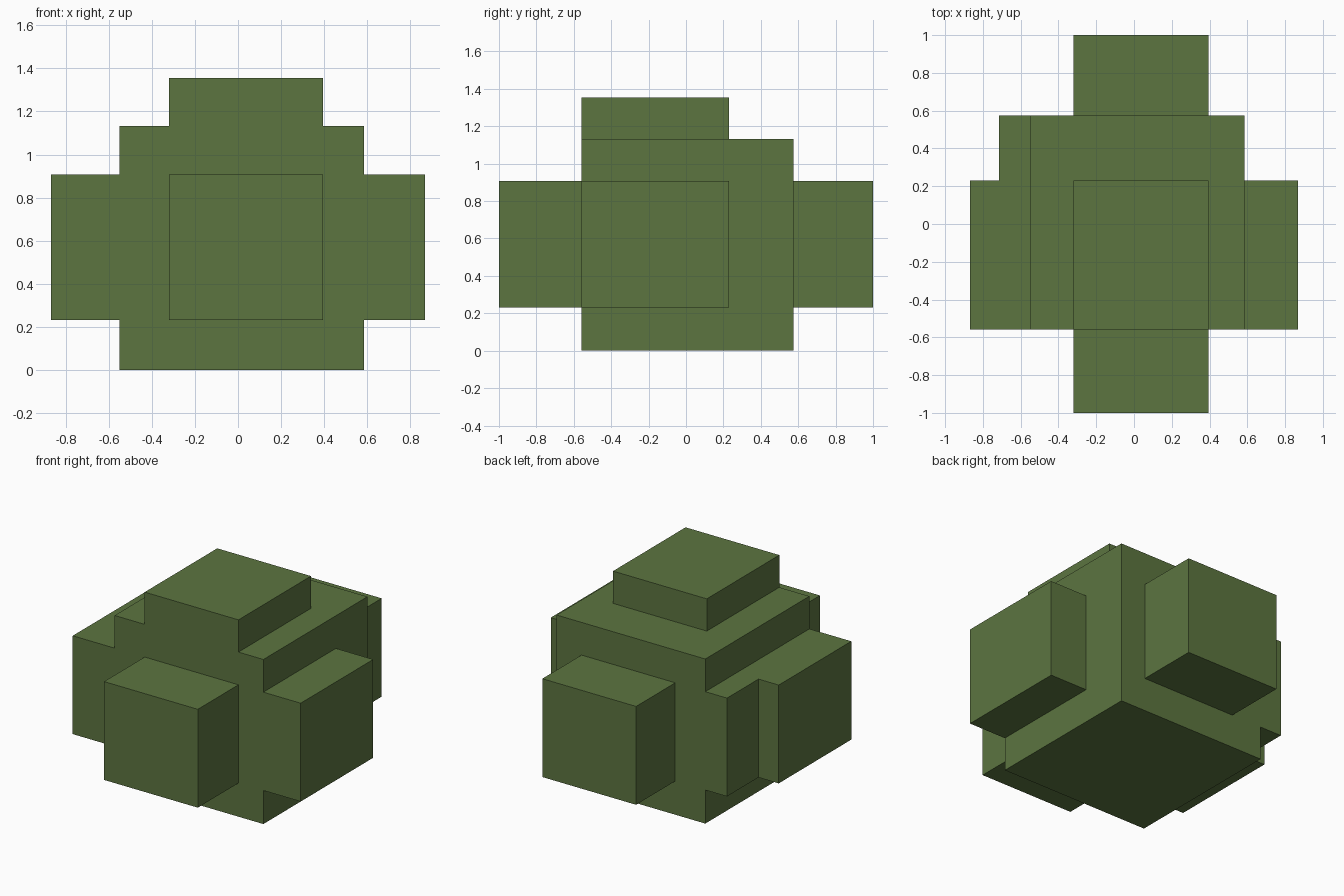
import bpy, bmesh, math

if "Cube" in bpy.data.objects:
    bpy.data.objects.remove(bpy.data.objects["Cube"])

# Blocks of the bush as (x0, x1, y0, y1, z0, z1)
XA, XB = -0.32, 0.394      # lobe width
YA, YB = -0.558, 0.231     # side lobe depth
ZA, ZB = 0.231, 0.908      # lobe height
YC = 0.574                 # back of the core
BLOCKS = [
    (-0.549, 0.584, YA, YC, 0.0, 1.133),   # core
    (XA, XB, YA, YB, 1.133, 1.355),        # top lobe
    (XA, XB, -1.0, 1.0, ZA, ZB),           # front and back lobes
    (-0.868, 0.868, YA, YB, ZA, ZB),       # left and right lobes
    (-0.714, 0.0, YA, YC, ZA, ZB),         # left rear step
]

# Grid lines of all blocks, and the cells they fill
axes = [sorted({b[2 * a + s] for b in BLOCKS for s in (0, 1)}) for a in range(3)]


def filled(cell):
    if any(i < 0 or i >= len(ax) - 1 for i, ax in zip(cell, axes)):
        return False
    c = [(ax[i] + ax[i + 1]) / 2 for i, ax in zip(cell, axes)]
    return any(all(b[2 * a] < c[a] < b[2 * a + 1] for a in range(3)) for b in BLOCKS)


# Outer skin only, as one united solid
bm = bmesh.new()
verts = {}


def vert(key):
    if key not in verts:
        verts[key] = bm.verts.new([axes[a][key[a]] for a in range(3)])
    return verts[key]


for i in range(len(axes[0]) - 1):
    for j in range(len(axes[1]) - 1):
        for k in range(len(axes[2]) - 1):
            cell = (i, j, k)
            if not filled(cell):
                continue
            for a in range(3):
                u, v = (a + 1) % 3, (a + 2) % 3
                for side in (0, 1):
                    near = list(cell)
                    near[a] += 2 * side - 1
                    if filled(near):
                        continue
                    ring = []
                    for du, dv in ((0, 0), (1, 0), (1, 1), (0, 1)):
                        p = list(cell)
                        p[a] += side
                        p[u] += du
                        p[v] += dv
                        ring.append(vert(tuple(p)))
                    bm.faces.new(ring if side else ring[::-1])

# Merge flat areas into clean faces
bmesh.ops.dissolve_limit(bm, angle_limit=math.radians(1),
                         verts=bm.verts[:], edges=bm.edges[:])
mesh = bpy.data.meshes.new("bush")
bm.to_mesh(mesh)
bm.free()

leaf = bpy.data.materials.new("leaf green")
leaf.diffuse_color = (0.107, 0.178, 0.051, 1.0)
leaf.use_nodes = True
leaf.node_tree.nodes["Principled BSDF"].inputs["Base Color"].default_value = leaf.diffuse_color
mesh.materials.append(leaf)
bpy.context.collection.objects.link(bpy.data.objects.new("bush", mesh))
